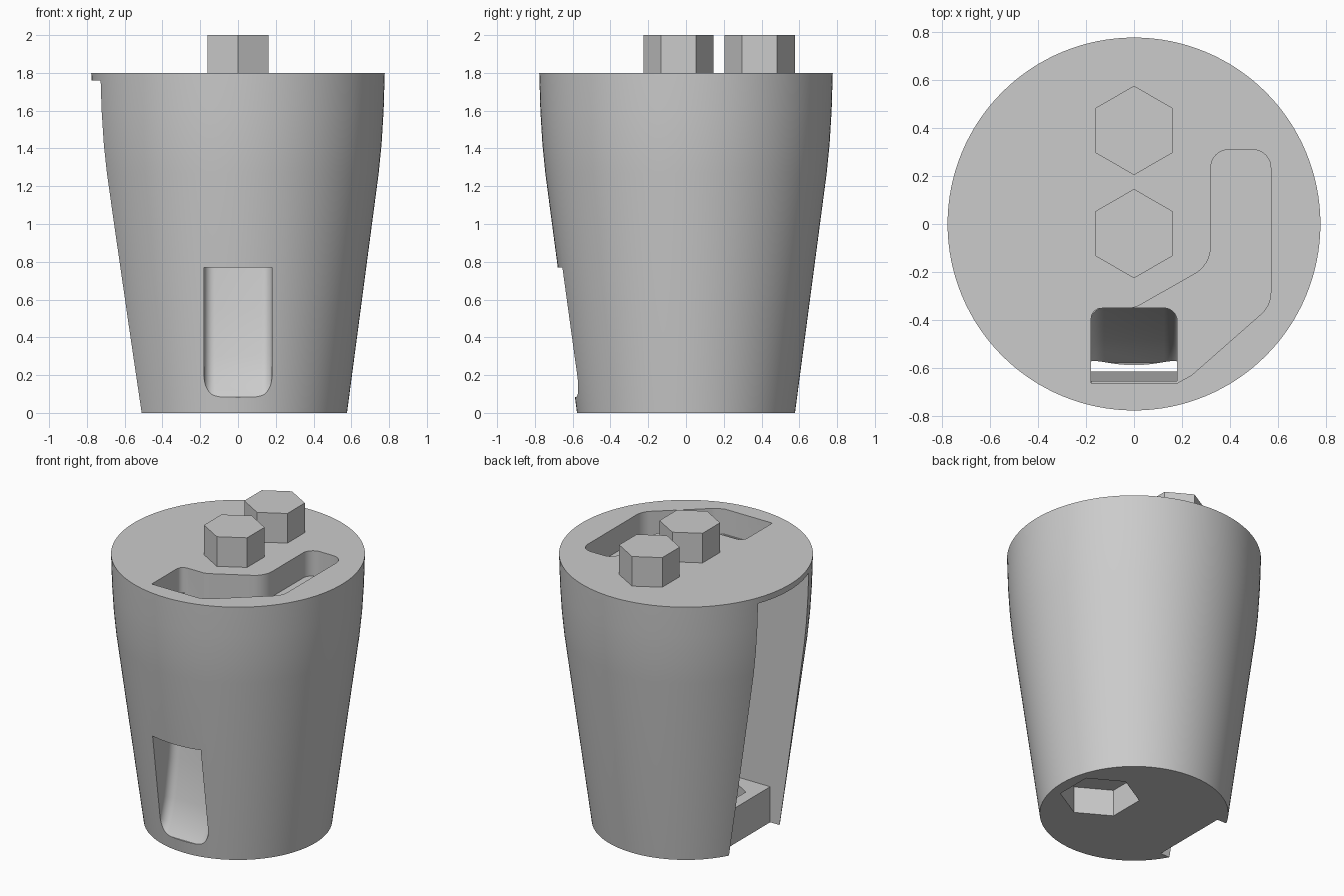
import bpy, bmesh, math
from mathutils import Vector

cube = bpy.data.objects.get("Cube")
if cube:
    bpy.data.objects.remove(cube, do_unlink=True)

grey = bpy.data.materials.new("plain grey")
grey.use_nodes = True
GREY = (0.6, 0.6, 0.6, 1)
grey.diffuse_color = GREY
grey.node_tree.nodes["Principled BSDF"].inputs["Base Color"].default_value = GREY


def make_object(name, bm):
    bmesh.ops.recalc_face_normals(bm, faces=bm.faces[:])
    mesh = bpy.data.meshes.new(name)
    bm.to_mesh(mesh)
    bm.free()
    mesh.materials.append(grey)
    obj = bpy.data.objects.new(name, mesh)
    bpy.context.collection.objects.link(obj)
    return obj


def extrude_outline(points, vector):
    """Closed prism from a planar outline."""
    bm = bmesh.new()
    face = bm.faces.new([bm.verts.new(p) for p in points])
    geom = bmesh.ops.extrude_face_region(bm, geom=[face])["geom"]
    verts = [g for g in geom if isinstance(g, bmesh.types.BMVert)]
    bmesh.ops.translate(bm, verts=verts, vec=vector)
    return bm


def hexagon(name, x, y, radius, z0, z1):
    ring = [(x + radius * math.sin(k * math.pi / 3),
             y + radius * math.cos(k * math.pi / 3), z0) for k in range(6)]
    return make_object(name, extrude_outline(ring, (0, 0, z1 - z0)))


def box(name, x0, x1, y0, y1, z0, z1):
    ring = [(x0, y0, z0), (x1, y0, z0), (x1, y1, z0), (x0, y1, z0)]
    return make_object(name, extrude_outline(ring, (0, 0, z1 - z0)))


def rounded(corners, steps=8):
    """Round the corners (x, y, radius) of a polygon."""
    out = []
    for i, (x, y, r) in enumerate(corners):
        p = Vector((x, y))
        a = Vector(corners[i - 1][:2]) - p
        b = Vector(corners[(i + 1) % len(corners)][:2]) - p
        if r == 0:
            out.append(p)
            continue
        half = a.angle(b) / 2
        reach = r / math.tan(half)
        start, end = p + a.normalized() * reach, p + b.normalized() * reach
        centre = p + (a.normalized() + b.normalized()).normalized() * (r / math.sin(half))
        for k in range(steps + 1):
            arm = start.lerp(end, k / steps) - centre
            out.append(centre + arm.normalized() * r)
    return out


# Tapered body, straight below and gently curved above
SIDES = 128
profile = [(0.577, 0), (0.745, 1.27), (0.76, 1.42), (0.771, 1.6), (0.777, 1.8)]
bm = bmesh.new()
rings = []
for r, z in profile:
    rings.append([bm.verts.new((r * math.cos(2 * math.pi * k / SIDES),
                                r * math.sin(2 * math.pi * k / SIDES), z))
                  for k in range(SIDES)])
for low, high in zip(rings, rings[1:]):
    for k in range(SIDES):
        n = (k + 1) % SIDES
        bm.faces.new((low[k], low[n], high[n], high[k]))
bm.faces.new(rings[0])
bm.faces.new(rings[-1])
body = make_object("body", bm)

# Chute from the top down to the front window, with filleted back corners
back = [(-0.35, 1.9), (-0.35, 1.6), (-0.375, 1.2), (-0.405, 0.85), (-0.44, 0.55),
        (-0.485, 0.3), (-0.53, 0.16), (-0.58, 0.085), (-0.9, 0.075)]
front = [(-0.9, 0.77), (-0.615, 0.77), (-0.667, 1.9)]
bm = extrude_outline([(-0.18, y, z) for y, z in back + front], (0.36, 0, 0))
bm.verts.ensure_lookup_table()


def on_back(v):
    return any(abs(v.co.y - y) + abs(v.co.z - z) < 1e-4 for y, z in back)


edges = [e for e in bm.edges if all(on_back(v) for v in e.verts)
         and abs(e.verts[0].co.x - e.verts[1].co.x) < 1e-4]
bmesh.ops.bevel(bm, geom=edges, offset=0.055, segments=6, profile=0.5, affect='EDGES')
chute = make_object("chute_cutter", bm)

# Hooked channel in the top face
outline = rounded([(-0.178, -0.352, 0.04), (0.0, -0.352, 0.12), (0.32, -0.17, 0.13),
                   (0.32, 0.31, 0.075), (0.57, 0.31, 0.075), (0.57, -0.34, 0.12),
                   (0.24, -0.63, 0.05), (0.178, -0.664, 0.0), (-0.178, -0.664, 0)])
channel = make_object("channel_cutter",
                      extrude_outline([(p.x, p.y, 1.63) for p in outline], (0, 0, 0.3)))

# Side compartment, its lower front step and the hexagonal sockets
cutters = [
    chute, channel,
    box("compartment_cutter", -1.0, 0.1, -0.27, 0.27, 0.24, 1.76),
    box("step_cutter", -1.0, -0.44, -0.27, 0.27, -0.1, 0.5),
    hexagon("bottom_socket_cutter", 0.29, 0.02, 0.245, -0.1, 0.18),
    hexagon("inner_socket_cutter", -0.15, 0.0, 0.245, 0.07, 0.4),
]
bpy.context.view_layer.objects.active = body
for cutter in cutters:
    mod = body.modifiers.new(cutter.name, 'BOOLEAN')
    mod.operation = 'DIFFERENCE'
    mod.solver = 'EXACT'
    mod.object = cutter
    bpy.ops.object.modifier_apply(modifier=mod.name)
    bpy.data.objects.remove(cutter, do_unlink=True)

bpy.ops.object.select_all(action='DESELECT')
body.select_set(True)
bpy.ops.object.shade_smooth_by_angle(angle=math.radians(30))

# Hexagonal pegs on top
for name, y in (("front_peg", -0.04), ("back_peg", 0.39)):
    hexagon(name, 0, y, 0.186, 1.79, 2.0)
